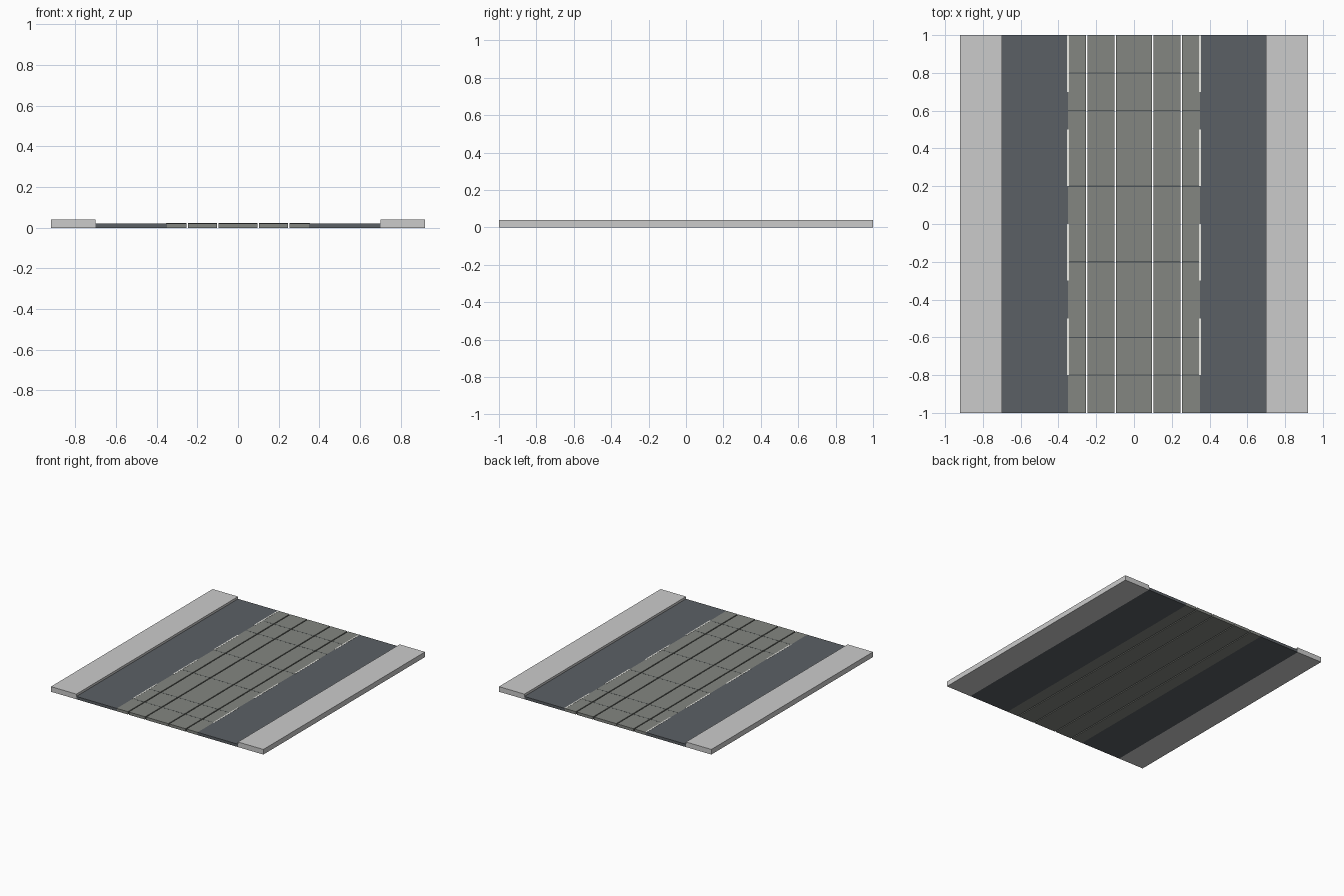
import bpy
import bmesh
from mathutils import Matrix

if "Cube" in bpy.data.objects:
    bpy.data.objects.remove(bpy.data.objects["Cube"])


def material(name, rgb):
    m = bpy.data.materials.new(name)
    m.diffuse_color = (*rgb, 1)
    m.use_nodes = True
    m.node_tree.nodes["Principled BSDF"].inputs["Base Color"].default_value = m.diffuse_color
    return m


ASPHALT = material("asphalt", (0.105, 0.117, 0.13))
SLAB = material("slab", (0.23, 0.24, 0.22))
JOINT = material("joint", (0.09, 0.1, 0.1))
PAINT = material("paint", (0.85, 0.85, 0.8))


def boxes(name, spans, mat=None):
    """One object made of boxes given as (x0, x1, y0, y1, z0, z1)."""
    bm = bmesh.new()
    for x0, x1, y0, y1, z0, z1 in spans:
        centre = Matrix.Translation(((x0 + x1) / 2, (y0 + y1) / 2, (z0 + z1) / 2))
        size = Matrix.Diagonal((x1 - x0, y1 - y0, z1 - z0, 1))
        bmesh.ops.create_cube(bm, size=1, matrix=centre @ size)
    mesh = bpy.data.meshes.new(name)
    bm.to_mesh(mesh)
    bm.free()
    obj = bpy.data.objects.new(name, mesh)
    bpy.context.collection.objects.link(obj)
    if mat:
        mesh.materials.append(mat)
    return obj


def both_sides(x0, x1, *rest):
    return [(x0, x1, *rest), (-x1, -x0, *rest)]


TOP = 0.022      # road level
GAP = 0.004      # half width of a rail slot

# Raised pavements and asphalt lanes
boxes("pavements", both_sides(0.70, 0.92, -1, 1, 0, 0.04))
boxes("asphalt_lanes", both_sides(0.35, 0.70, -1, 1, 0, TOP), ASPHALT)

# Concrete track bed split by four rail slots
strips = [(-0.1 + GAP, 0.1 - GAP, -1, 1, 0, TOP)]
strips += both_sides(0.1 + GAP, 0.25 - GAP, -1, 1, 0, TOP)
strips += both_sides(0.25 + GAP, 0.35, -1, 1, 0, TOP)
boxes("track_slabs", strips, SLAB)

# Thin cross joints on every slab strip
joints = [(s[0], s[1], y - 0.003, y + 0.003, TOP - 0.002, TOP + 0.0005)
          for s in strips for y in (-0.8, -0.6, -0.2, 0.2, 0.6, 0.8)]
boxes("slab_joints", joints, JOINT)

# Dashed lane lines
dashes = []
for i in range(4):
    y = -0.8 + 0.5 * i
    dashes += both_sides(0.345, 0.355, y, y + 0.3, TOP - 0.002, TOP + 0.001)
boxes("lane_dashes", dashes, PAINT)
